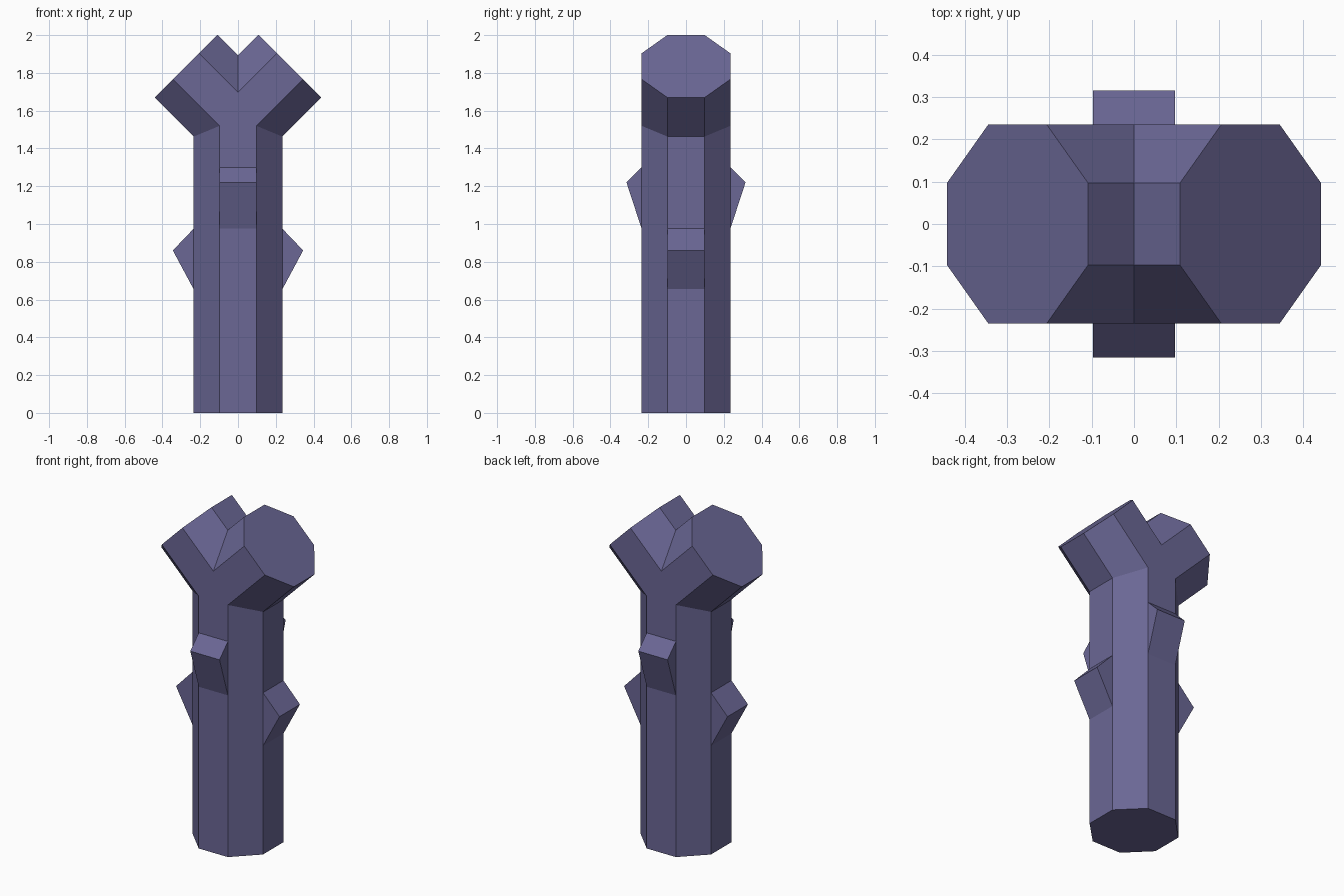
import bpy, bmesh, math

if "Cube" in bpy.data.objects:
    bpy.data.objects.remove(bpy.data.objects["Cube"])

R = 0.235                          # flat-to-centre radius of the octagon
H = R * math.tan(math.pi / 8)      # half a flat
FORK_Z = 1.56                      # where the three axes meet
TIP = 0.275                        # sideways travel of an arm's end centre
S = math.sqrt(0.5)
OCT = [(H, -R), (R, -H), (R, H), (H, R), (-H, R), (-R, H), (-R, -H), (-H, -R)]

bark = bpy.data.materials.new("bark")
bark.diffuse_color = (0.145, 0.135, 0.30, 1)
bark.use_nodes = True
bark.node_tree.nodes["Principled BSDF"].inputs["Base Color"].default_value = bark.diffuse_color


def finish(bm, name):
    bmesh.ops.recalc_face_normals(bm, faces=bm.faces)
    me = bpy.data.meshes.new(name)
    bm.to_mesh(me)
    bm.free()
    me.materials.append(bark)
    ob = bpy.data.objects.new(name, me)
    bpy.context.collection.objects.link(ob)
    return ob


# Forked trunk: right half (half trunk plus one mitred arm), then mirrored
bm = bmesh.new()
joint, tip = [], []
for u, y in OCT:
    if u > 0:
        joint.append(bm.verts.new((u, y, FORK_Z - u * math.tan(math.pi / 8))))
    else:
        joint.append(bm.verts.new((0, y, FORK_Z - u / S)))
    tip.append(bm.verts.new((TIP + u * S, y, FORK_Z + TIP - u * S)))
for i in range(8):
    j = (i + 1) % 8
    bm.faces.new((joint[i], joint[j], tip[j], tip[i]))
bm.faces.new(tip)
foot = [bm.verts.new((x, y, 0)) for x, y in [(0, -R)] + OCT[:4] + [(0, R)]]
top = [joint[7]] + joint[:5]
for i in range(5):
    bm.faces.new((foot[i], foot[i + 1], top[i + 1], top[i]))
bm.faces.new(foot)
geom = bm.verts[:] + bm.edges[:] + bm.faces[:]
bmesh.ops.mirror(bm, geom=geom, axis='X', merge_dist=0.0005)
bmesh.ops.remove_doubles(bm, verts=bm.verts, dist=0.0005)
bmesh.ops.dissolve_limit(bm, angle_limit=0.01, verts=bm.verts, edges=bm.edges)
finish(bm, "forked_trunk")


# Wedge-shaped branch stubs, open where they meet the trunk
def stub(name, angle, out, low, peak, high):
    bm = bmesh.new()
    a, b = [[bm.verts.new((x, y, z)) for x, z in ((R, low), (out, peak), (R, high))]
            for y in (-H, H)]
    bm.faces.new(a)
    bm.faces.new(b)
    for i in range(2):
        bm.faces.new((a[i], a[i + 1], b[i + 1], b[i]))
    ob = finish(bm, name)
    ob.rotation_euler.z = math.radians(angle)


stub("right_stub", 0, 0.345, 0.655, 0.86, 0.975)
stub("back_stub", 90, 0.315, 0.975, 1.22, 1.30)
stub("left_stub", 180, 0.345, 0.655, 0.86, 0.975)
stub("front_stub", 270, 0.315, 0.975, 1.22, 1.30)
